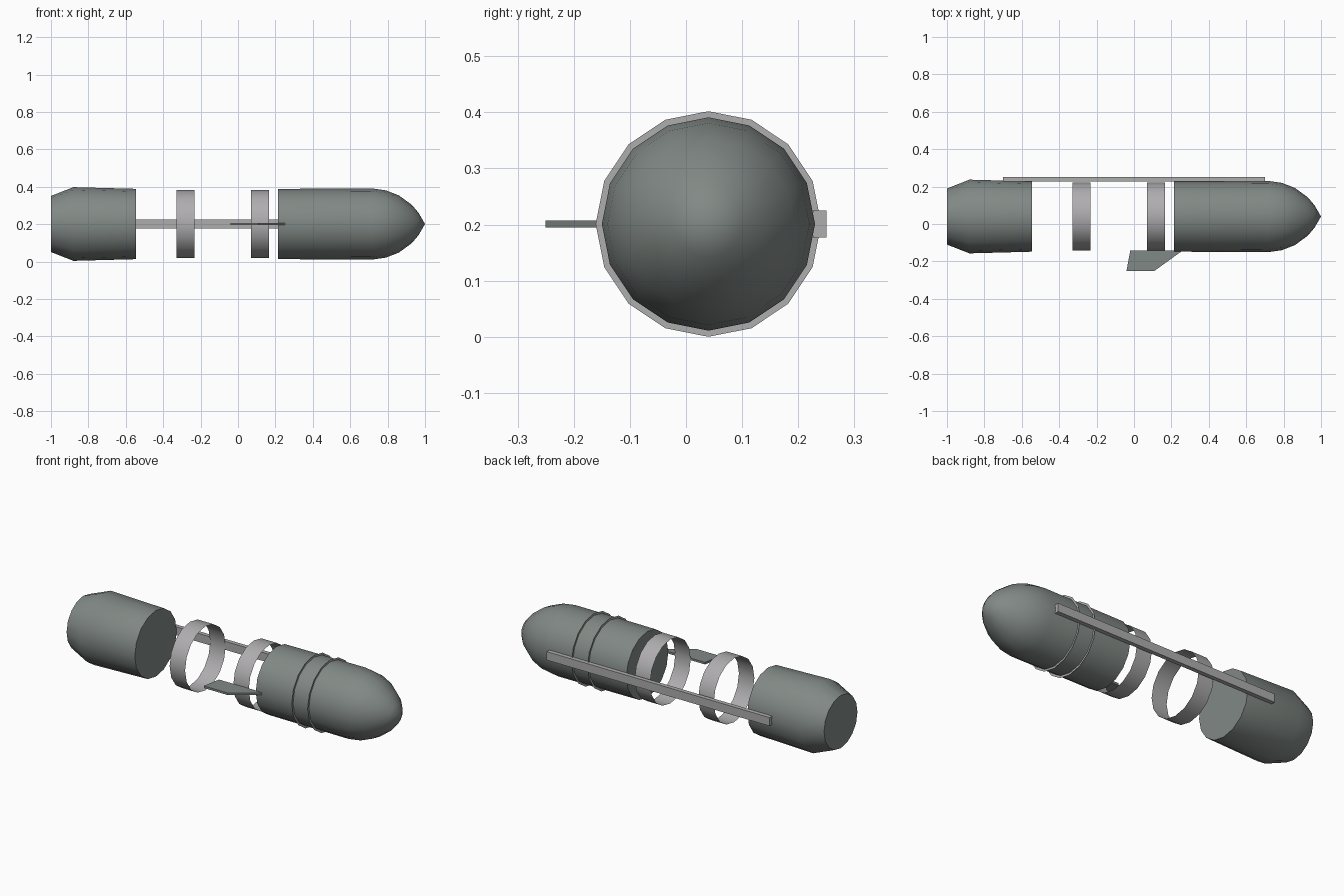
import bpy, bmesh, math

if "Cube" in bpy.data.objects:
    bpy.data.objects.remove(bpy.data.objects["Cube"], do_unlink=True)

CY, CZ, SIDES = 0.04, 0.201, 16  # long axis position and facets around it


def material(name, colour):
    m = bpy.data.materials.new(name)
    m.use_nodes = True
    m.diffuse_color = (*colour, 1)
    m.node_tree.nodes["Principled BSDF"].inputs["Base Color"].default_value = (*colour, 1)
    return m


green = material("grey green", (0.22, 0.25, 0.235))
silver = material("light grey", (0.43, 0.42, 0.43))


def finish(name, bm, mat, smooth=True):
    bmesh.ops.recalc_face_normals(bm, faces=bm.faces)
    mesh = bpy.data.meshes.new(name)
    bm.to_mesh(mesh)
    bm.free()
    mesh.materials.append(mat)
    ob = bpy.data.objects.new(name, mesh)
    bpy.context.collection.objects.link(ob)
    if smooth:
        bpy.ops.object.select_all(action="DESELECT")
        ob.select_set(True)
        bpy.context.view_layer.objects.active = ob
        bpy.ops.object.shade_smooth_by_angle(angle=math.radians(35))
    return ob


def lathe(name, profile, mat, caps=True):
    """Turn (x, radius) points around the long axis."""
    bm = bmesh.new()
    rings = []
    for x, r in profile:
        if r == 0:
            rings.append([bm.verts.new((x, CY, CZ))] * SIDES)
            continue
        angles = [2 * math.pi * i / SIDES for i in range(SIDES)]
        rings.append([bm.verts.new((x, CY + r * math.sin(a), CZ + r * math.cos(a))) for a in angles])
    for a, b in zip(rings, rings[1:]):
        for i in range(SIDES):
            j = (i + 1) % SIDES
            bm.faces.new(dict.fromkeys((a[i], a[j], b[j], b[i])))
    if caps:
        for ring in (rings[0], rings[-1]):
            if len(set(ring)) > 1:
                bm.faces.new(ring)
    return finish(name, bm, mat)


def prism(name, outline, low, high, mat):
    """Extrude an (x, y) outline upwards."""
    bm = bmesh.new()
    face = bm.faces.new([bm.verts.new((x, y, low)) for x, y in outline])
    top = bmesh.ops.extrude_face_region(bm, geom=[face])["geom"]
    bmesh.ops.translate(bm, vec=(0, 0, high - low),
                        verts=[v for v in top if isinstance(v, bmesh.types.BMVert)])
    return finish(name, bm, mat, smooth=False)


# Tail and nose sections
lathe("tail_section", [(-1, 0.15), (-0.88, 0.197), (-0.545, 0.188)], green)
lathe("nose_section", [(0.215, 0.188), (0.72, 0.19), (0.79, 0.18), (0.86, 0.153),
                       (0.93, 0.102), (0.965, 0.06), (1, 0)], green)

# Open hoops between the sections
for name, x in (("rear_hoop", -0.33), ("front_hoop", 0.07)):
    lathe(name, [(x, 0.182), (x + 0.097, 0.182)], silver, caps=False)

# Thin flanges around the nose section
for name, x in (("rear_flange", 0.45), ("front_flange", 0.55)):
    lathe(name, [(x, 0.185), (x, 0.201)], silver, caps=False)

# Back rail joining everything
prism("back_rail", [(-0.7, 0.226), (0.7, 0.226), (0.7, 0.25), (-0.7, 0.25)],
      CZ - 0.024, CZ + 0.024, silver)

# Swept front fin
prism("front_fin", [(-0.04, -0.25), (0.11, -0.25), (0.26, -0.142), (-0.02, -0.142)],
      CZ - 0.006, CZ + 0.006, green)
